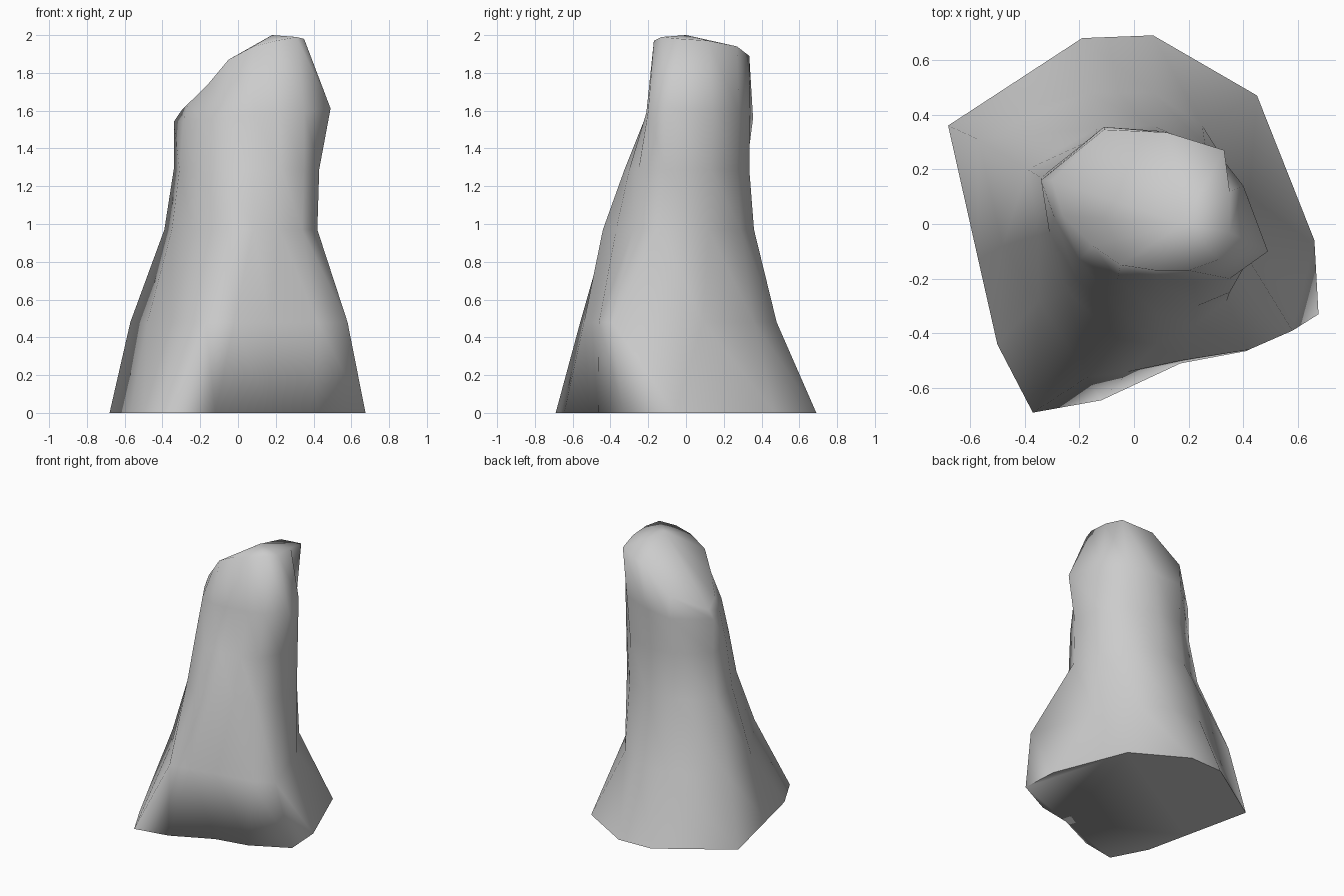
import bpy, bmesh, math

# Cross-sections of the rock pillar, (height, tilt along x, outline), clockwise from the back left
sections = [
    (0.0, 0, [(-.68, .36), (-.19, .68), (.07, .69), (.45, .47), (.66, -.06), (.675, -.33),
              (.41, -.465), (.17, -.51), (-.12, -.645), (-.37, -.69), (-.50, -.44), (-.57, -.13)]),
    (0.48, 0, [(-.57, .31), (-.17, .48), (.07, .48), (.25, .36), (.42, .09), (.58, -.39),
               (.42, -.46), (.17, -.50), (-.02, -.54), (-.17, -.56), (-.35, -.28), (-.48, -.08)]),
    (0.97, 0, [(-.39, .20), (-.14, .35), (.07, .36), (.26, .29), (.40, .12), (.42, -.13),
               (.34, -.28), (.22, -.37), (.08, -.44), (-.06, -.42), (-.24, -.25), (-.35, -.04)]),
    (1.29, 0, [(-.34, .17), (-.13, .32), (.07, .335), (.27, .27), (.40, .13), (.43, -.11),
               (.35, -.25), (.23, -.30), (.08, -.325), (-.06, -.31), (-.21, -.20), (-.31, -.03)]),
    (1.57, .085, [(-.34, .16), (-.11, .355), (.10, .34), (.29, .28), (.40, .14), (.49, -.10),
                  (.35, -.20), (.22, -.21), (.08, -.21), (-.06, -.20), (-.20, -.13), (-.29, .02)]),
]
# Slanted rim of the broken top, and its peak
rim = [(-.30, .16, 1.60), (-.11, .345, 1.72), (.12, .335, 1.89), (.33, .27, 1.94),
       (.35, .12, 1.97), (.35, -.03, 1.98), (.31, -.13, 1.99), (.20, -.17, 1.97),
       (.08, -.17, 1.94), (-.05, -.15, 1.87), (-.15, -.08, 1.75), (-.26, .03, 1.64)]
peak = (.18, .0, 2.0)

bm = bmesh.new()
rings = [[bm.verts.new((x, y, z + tilt * x)) for x, y in pts] for z, tilt, pts in sections]
rings.append([bm.verts.new(p) for p in rim])
n = len(rim)

# Sides
for low, high in zip(rings, rings[1:]):
    for i in range(n):
        j = (i + 1) % n
        bm.faces.new((low[i], low[j], high[j], high[i]))

# Flat underside and rounded top
bm.faces.new(rings[0])
tip = bm.verts.new(peak)
for i in range(n):
    bm.faces.new((rings[-1][i], rings[-1][(i + 1) % n], tip))

bmesh.ops.recalc_face_normals(bm, faces=bm.faces)
mesh = bpy.data.meshes.new("rock_pillar")
bm.to_mesh(mesh)
bm.free()
rock = bpy.data.objects.new("rock_pillar", mesh)
bpy.context.collection.objects.link(rock)

# Smooth stone with a crisp base edge
bpy.context.view_layer.objects.active = rock
rock.select_set(True)
bpy.ops.object.shade_smooth_by_angle(angle=math.radians(95))
